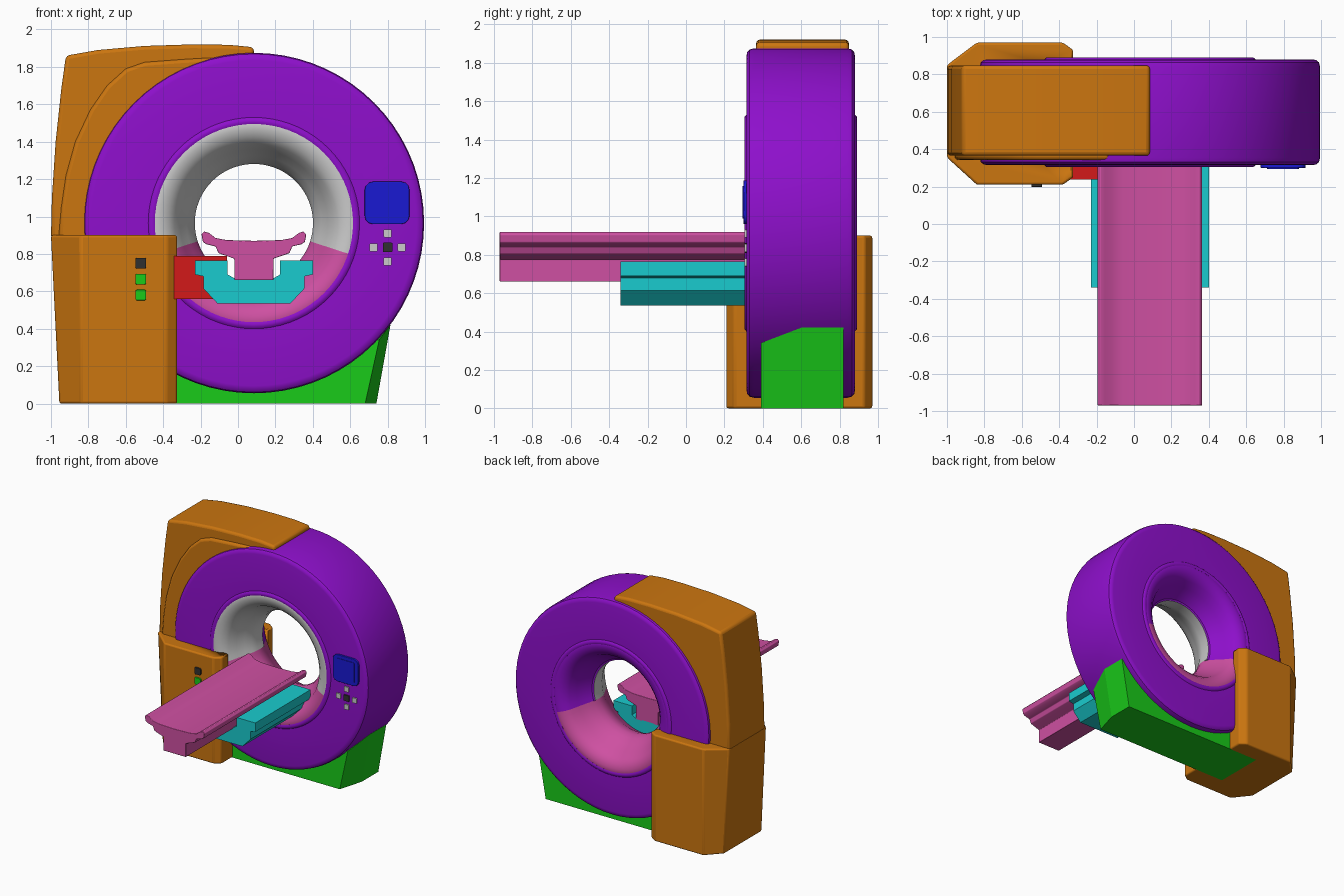
import bpy, bmesh, math

if "Cube" in bpy.data.objects:
    bpy.data.objects.remove(bpy.data.objects["Cube"])

CX, CZ = 0.085, 0.965          # ring axis


def material(name, r, g, b):
    m = bpy.data.materials.new(name)
    m.diffuse_color = (r, g, b, 1)
    m.use_nodes = True
    m.node_tree.nodes["Principled BSDF"].inputs["Base Color"].default_value = m.diffuse_color
    return m


PURPLE = material("purple", 0.27, 0.005, 0.6)
ORANGE = material("orange", 0.6, 0.18, 0.005)
PINK = material("pink", 0.62, 0.08, 0.36)
CYAN = material("cyan", 0.01, 0.6, 0.62)
GREEN = material("green", 0.01, 0.6, 0.01)
RED = material("red", 0.65, 0.01, 0.01)
BLUE = material("blue", 0.01, 0.01, 0.65)
DARK = material("dark", 0.03, 0.03, 0.03)


def finish(name, bm, mat=None, bevel=0, angle=35):
    bmesh.ops.recalc_face_normals(bm, faces=bm.faces)
    mesh = bpy.data.meshes.new(name)
    bm.to_mesh(mesh)
    bm.free()
    ob = bpy.data.objects.new(name, mesh)
    bpy.context.collection.objects.link(ob)
    if mat:
        mesh.materials.append(mat)
    if bevel:
        b = ob.modifiers.new("bevel", "BEVEL")
        b.width, b.segments, b.limit_method = bevel, 3, "ANGLE"
        b.angle_limit = math.radians(35)
    bpy.ops.object.select_all(action="DESELECT")
    ob.select_set(True)
    bpy.context.view_layer.objects.active = ob
    bpy.ops.object.shade_smooth_by_angle(angle=math.radians(angle))
    return ob


def prism(name, pts, lo, hi, mat=None, bevel=0, axis="y", warp=None):
    """Extrude a closed outline along y (points are x,z) or z (points are x,y)."""
    bm = bmesh.new()
    place = (lambda p, t: (p[0], t, p[1])) if axis == "y" else (lambda p, t: (p[0], p[1], t))
    a, b = ([bm.verts.new(place(p, t)) for p in pts] for t in (lo, hi))
    bm.faces.new(a)
    bm.faces.new(b[::-1])
    n = len(pts)
    for i in range(n):
        bm.faces.new((a[i], a[(i + 1) % n], b[(i + 1) % n], b[i]))
    if warp:
        for v in bm.verts:
            warp(v.co)
    return finish(name, bm, mat, bevel)


def lathe(name, profile, mat=None, start=0, end=360, steps=72):
    """Sweep a closed (radius, y) outline around the ring axis."""
    bm = bmesh.new()
    full = end - start == 360
    rows = []
    for s in range(steps if full else steps + 1):
        t = math.radians(start + (end - start) * s / steps)
        rows.append([bm.verts.new((CX + r * math.cos(t), y, CZ + r * math.sin(t))) for r, y in profile])
    n = len(profile)
    for s in range(steps):
        p, q = rows[s], rows[(s + 1) % len(rows)]
        for i in range(n):
            j = (i + 1) % n
            bm.faces.new((p[i], p[j], q[j], q[i]))
    if not full:
        bm.faces.new(rows[0])
        bm.faces.new(rows[-1][::-1])
    return finish(name, bm, mat)


def rounded(x, z, w, h, c):
    """Rounded rectangle outline centred on x, z."""
    out = []
    for k, (sx, sz) in enumerate(((1, 1), (-1, 1), (-1, -1), (1, -1))):
        for d in (0, 30, 60, 90):
            t = math.radians(90 * k + d)
            out.append((x + sx * (w / 2 - c) + c * math.cos(t), z + sz * (h / 2 - c) + c * math.sin(t)))
    return out


def arc(r, a0, a1, n):
    return [(CX + r * math.cos(math.radians(a0 + (a1 - a0) * i / n)),
             CZ + r * math.sin(math.radians(a0 + (a1 - a0) * i / n))) for i in range(n + 1)]


# Gantry ring with rounded rims and a slightly raised inner lip
half = [(0.53, 0.308), (0.54, 0.304), (0.555, 0.306), (0.565, 0.315), (0.87, 0.315),
        (0.89, 0.319), (0.904, 0.331), (0.91, 0.355)]
lathe("gantry_ring", half + [(r, 1.195 - y) for r, y in reversed(half)], PURPLE)

# Bore lining: grey upper front, purple upper back, pink lower cradle
front = [(0.535, 0.308), (0.50, 0.31), (0.46, 0.325), (0.425, 0.36), (0.395, 0.42),
         (0.36, 0.48), (0.33, 0.53), (0.316, 0.58)]
back = [(r, 1.195 - y) for r, y in reversed(front)]
lathe("bore_upper_front", front + [(0.316, 0.66), (0.56, 0.66), (0.56, 0.32)], None, -18, 198, 44)
lathe("bore_upper_back", [(0.317, 0.66)] + back[1:] + [(0.56, 0.875), (0.56, 0.66)], PURPLE, -18, 198, 44)
lathe("bore_lower", front + back + [(0.56, 0.875), (0.56, 0.32)], PINK, 198, 342, 30)


# Side column, leaning in slightly toward the floor, hollowed for the ring
def lean(co):
    if co.x < -0.95 and co.z < 0.1:
        co.x += 0.045


column = prism("side_column", [(-0.38, 0.21), (-0.84, 0.21), (-1.0, 0.355), (-1.0, 0.85), (-0.84, 0.97),
                               (-0.38, 0.97), (-0.325, 0.93), (-0.325, 0.25)],
               0, 0.9, ORANGE, 0.012, "z", lean)
cutter = prism("column_cutter", arc(0.6, 0, 350, 35), 0.33, 0.865)
cutter.hide_render = True
cutter.hide_set(True)
cut = column.modifiers.new("hollow", "BOOLEAN")
cut.object, cut.operation, cut.solver = cutter, "DIFFERENCE", "EXACT"

# Upper housing wrapped around the ring, and its raised front collar
prism("upper_housing", [(-1.0, 0.88), (-0.995, 1.1), (-0.975, 1.4), (-0.945, 1.68), (-0.92, 1.86),
                        (-0.75, 1.89), (-0.5, 1.912), (-0.25, 1.92), (-0.05, 1.918), (0.085, 1.905)]
      + arc(0.86, 90, 186, 20), 0.365, 0.848, ORANGE, 0.02)
prism("housing_collar", [(-0.96, 0.88), (-0.945, 1.05), (-0.92, 1.22), (-0.87, 1.4), (-0.79, 1.57),
                         (-0.7, 1.7), (-0.6, 1.79), (-0.5, 1.825), (-0.3, 1.84), (-0.13, 1.85)]
      + arc(0.86, 104, 186, 18), 0.342, 0.42, ORANGE, 0.02)


# Floor base, with its front corner cut back
def cut_corner(co):
    if co.y < 0.5:
        if co.x > 0.73:
            co.x -= 0.06
        if co.z > 0.4:
            co.z = 0.34


base_profile = [(-0.6, 0), (0.74, 0), (0.815, 0.42), (0.4, 0.3), (-0.4, 0.3)]
prism("floor_base_front", base_profile, 0.39, 0.6, GREEN, warp=cut_corner)
prism("floor_base_back", base_profile, 0.6, 0.82, GREEN)

# Patient table: dished top on a central rail
prism("table_top", [(-0.195, 0.905), (-0.18, 0.92), (-0.155, 0.912), (-0.12, 0.885), (-0.06, 0.874), (0.085, 0.87),
                    (0.23, 0.874), (0.29, 0.885), (0.325, 0.912), (0.35, 0.92), (0.365, 0.905), (0.358, 0.865),
                    (0.34, 0.852), (0.29, 0.84), (0.275, 0.805), (0.255, 0.797), (0.19, 0.775), (0.19, 0.66),
                    (-0.02, 0.66), (-0.02, 0.775), (-0.085, 0.797), (-0.105, 0.805), (-0.12, 0.84),
                    (-0.17, 0.852), (-0.188, 0.865)], -0.97, 0.4, PINK, 0.004)

# Table support trough and the bracket joining it to the column
right = [(0.085, 0.535), (0.28, 0.535), (0.355, 0.615), (0.355, 0.68), (0.40, 0.69), (0.40, 0.765),
         (0.225, 0.765), (0.225, 0.69), (0.19, 0.67), (0.085, 0.67)]
prism("table_support", right + [(0.17 - x, z) for x, z in reversed(right[1:-1])], -0.34, 0.4, CYAN)
prism("support_bracket", [(-0.365, 0.56), (-0.06, 0.56), (-0.06, 0.79), (-0.365, 0.79)], 0.237, 0.35, RED)

# Control screen on the ring face
prism("screen_frame", rounded(0.797, 1.073, 0.24, 0.228, 0.045), 0.299, 0.33, BLUE, 0.004)
prism("screen_panel", rounded(0.797, 1.073, 0.17, 0.17, 0.012), 0.295, 0.32, BLUE)

# Keypad cross and column push buttons
for i, (dx, dz) in enumerate(((0, 0.075), (-0.075, 0), (0.075, 0), (0, -0.075))):
    prism(f"keypad_key_{i + 1}", rounded(0.8 + dx, 0.835 + dz, 0.042, 0.042, 0.004), 0.304, 0.33)
prism("keypad_centre", rounded(0.8, 0.835, 0.05, 0.05, 0.004), 0.304, 0.33, DARK)
for i, z in enumerate((0.75, 0.665, 0.58)):
    prism(f"column_button_{i + 1}", rounded(-0.52, z, 0.058, 0.058, 0.01), 0.198, 0.23, GREEN if i else DARK, 0.003)
